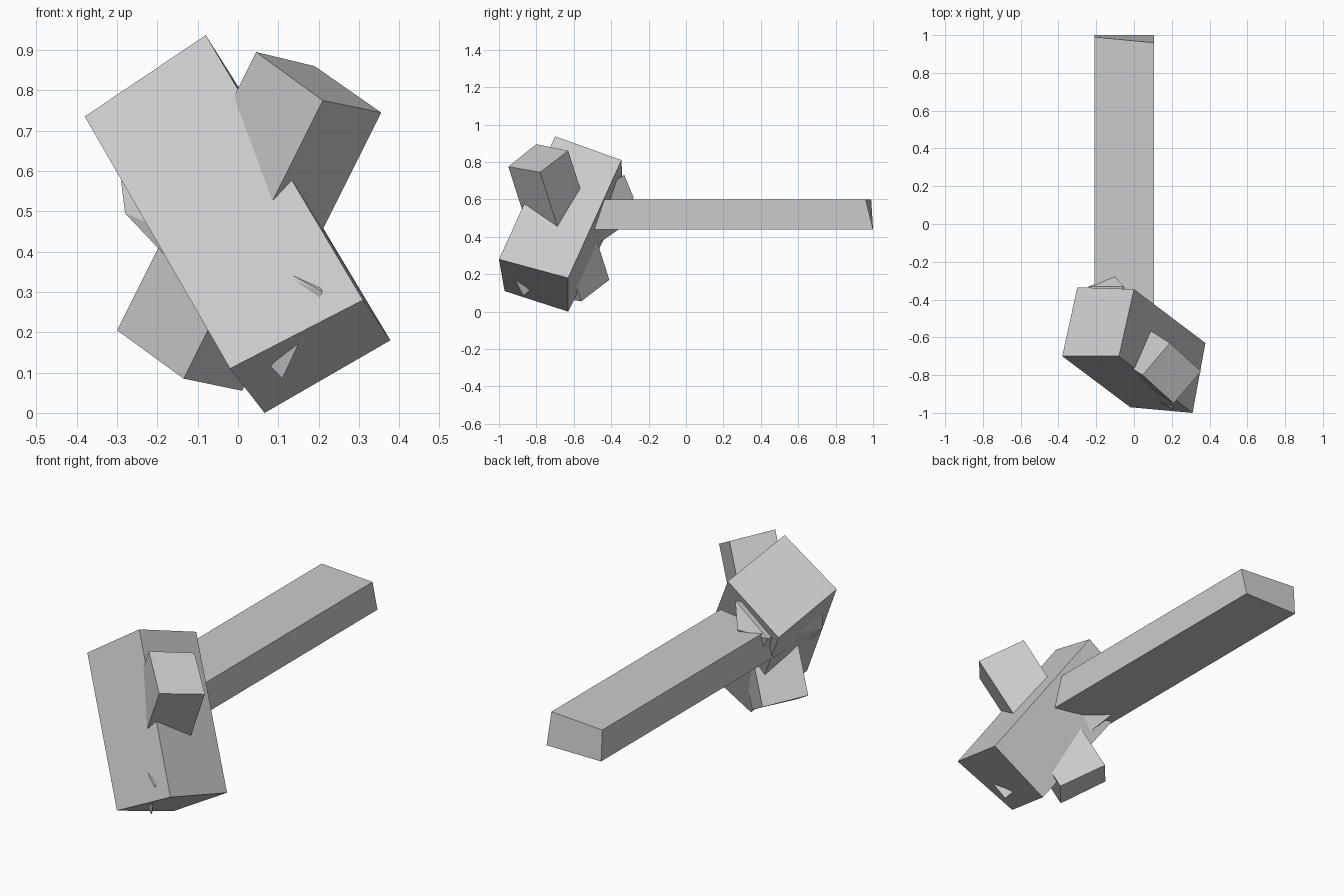
import bpy
import bmesh
from mathutils import Vector

cube = bpy.data.objects.get("Cube")
if cube:
    bpy.data.objects.remove(cube, do_unlink=True)

# One plain grey for every part
grey = bpy.data.materials.new("plain grey")
grey.use_nodes = True
colour = (0.6, 0.6, 0.6, 1)
grey.diffuse_color = colour
grey.node_tree.nodes["Principled BSDF"].inputs["Base Color"].default_value = colour


def finish(name, bm):
    """Turn a bmesh into a flat-shaded object in the scene."""
    bmesh.ops.recalc_face_normals(bm, faces=bm.faces[:])
    mesh = bpy.data.meshes.new(name)
    bm.to_mesh(mesh)
    bm.free()
    mesh.materials.append(grey)
    obj = bpy.data.objects.new(name, mesh)
    bpy.context.scene.collection.objects.link(obj)
    return obj


def bar(name, start, end):
    """Join two four-cornered ends, listed in the same order, into a bar."""
    bm = bmesh.new()
    first = [bm.verts.new(p) for p in start]
    last = [bm.verts.new(p) for p in end]
    bm.faces.new(first)
    bm.faces.new(last)
    for i in range(4):
        j = (i + 1) % 4
        bm.faces.new((first[i], first[j], last[j], last[i]))
    return finish(name, bm)


def wedge(name, points):
    """Wrap a faceted solid around its outer corners."""
    bm = bmesh.new()
    verts = [bm.verts.new(p) for p in points]
    bmesh.ops.convex_hull(bm, input=verts)
    return finish(name, bm)


# Large tilted head block, top end then bottom end
bar("head_block",
    [(-.38, -.7, .735), (-.08, -.7, .937), (0, -.345, .81), (-.3, -.335, .6)],
    [(-.02, -.97, .11), (.31, -1, .28), (.378, -.63, .18), (.066, -.63, 0)])

# Slimmer bar that crosses right through the head
cross_end = [Vector(p) for p in (
    (.045, -.8, .895), (.21, -.95, .775), (.355, -.78, .745), (.19, -.63, .86))]
cross_run = Vector((-.345, .22, -.69))
bar("cross_bar", cross_end, [p + cross_run for p in cross_end])

# Long straight handle with a slightly slanted back end
left, right, low, high, inner = -.21, .105, .44, .6, -.52
bar("handle",
    [(left, inner, low), (right, inner, low), (right, inner, high), (left, inner, high)],
    [(left, 1, low), (right, 1, low), (right, .96, high), (left, .99, high)])

# Buried core whose corners just break through the head
wedge("inner_core", [
    (-.054, -.33, .73), (-.1, -.28, .61), (-.165, -.345, .45), (-.24, -.33, .58),
    (-.28, -.73, .495), (-.29, -.71, .575), (.21, -.98, .3), (.11, -.87, .085)])
